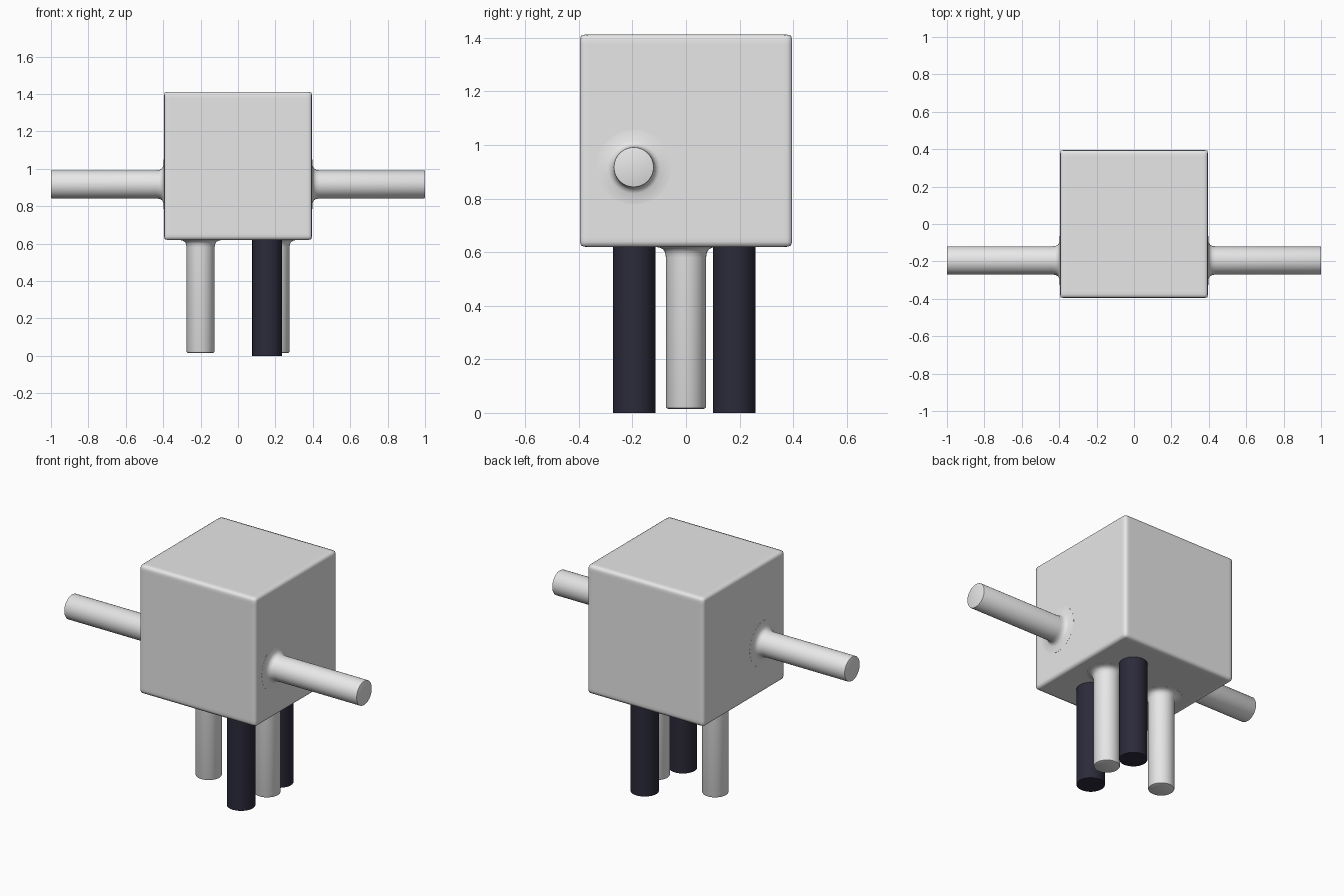
import bpy, bmesh, math
from mathutils import Vector, Matrix

if "Cube" in bpy.data.objects:
    bpy.data.objects.remove(bpy.data.objects["Cube"])


def material(name, rgb):
    m = bpy.data.materials.new(name)
    m.diffuse_color = (*rgb, 1)
    m.use_nodes = True
    m.node_tree.nodes["Principled BSDF"].inputs["Base Color"].default_value = m.diffuse_color
    return m


GREY = material("light grey", (0.8, 0.8, 0.8))
DARK = material("dark navy", (0.024, 0.023, 0.042))
HALF = 0.396             # half the body's width
BOTTOM, TOP = 0.62, 1.412


def finish(bm, name, mat, angle=40):
    bmesh.ops.recalc_face_normals(bm, faces=bm.faces)
    me = bpy.data.meshes.new(name)
    bm.to_mesh(me)
    bm.free()
    me.materials.append(mat)
    ob = bpy.data.objects.new(name, me)
    bpy.context.collection.objects.link(ob)
    bpy.ops.object.select_all(action='DESELECT')
    ob.select_set(True)
    bpy.context.view_layer.objects.active = ob
    bpy.ops.object.shade_smooth_by_angle(angle=math.radians(angle))
    return ob


def lathe(name, mat, profile, root, direction, sides=32):
    """Turned rod: profile is (radius, distance from root) along direction."""
    bm = bmesh.new()
    rings = []
    for r, d in profile:
        rings.append([bm.verts.new((r * math.cos(a), r * math.sin(a), d))
                      for a in (2 * math.pi * i / sides for i in range(sides))])
    for low, high in zip(rings, rings[1:]):
        for i in range(sides):
            j = (i + 1) % sides
            bm.faces.new((low[i], low[j], high[j], high[i]))
    bm.faces.new(rings[0])
    bm.faces.new(rings[-1])
    rot = Vector((0, 0, 1)).rotation_difference(Vector(direction)).to_matrix().to_4x4()
    bm.transform(Matrix.Translation(root) @ rot)
    return finish(bm, name, mat)


def limb_profile(length, flare, rounding):
    """Soft flare where the limb meets the body, slim rounding at the tip."""
    return [(flare, -0.004), (flare, 0.0005), (0.098, 0.003), (0.085, 0.010),
            (0.078, 0.022), (0.075, 0.04), (0.075, length - rounding),
            (0.075 - 0.3 * rounding, length - 0.3 * rounding),
            (0.075 - rounding, length)]


# Body: cube with tight, soft edges
bm = bmesh.new()
bmesh.ops.create_cube(bm, size=1)
bm.transform(Matrix.Translation((0, 0, (TOP + BOTTOM) / 2))
             @ Matrix.Diagonal((2 * HALF, 2 * HALF, TOP - BOTTOM, 1)))
body = finish(bm, "body", GREY, 180)
bev = body.modifiers.new("soft edges", 'BEVEL')
bev.width = 0.035
bev.segments = 4
bev.profile = 0.78
bev.harden_normals = True

for side, word in ((-1, "left"), (1, "right")):
    # Arms, towards the front of each side
    lathe(word + "_arm", GREY, limb_profile(1 - HALF, 0.14, 0.004),
          (side * HALF, -0.195, 0.917), (side, 0, 0))
    # Grey legs
    lathe(word + "_leg", GREY, limb_profile(BOTTOM - 0.015, 0.115, 0.009),
          (side * 0.2, 0, BOTTOM), (0, 0, -1))

# Dark plain legs, front and back, both on the right
for word, y in (("front", -0.193), ("back", 0.18)):
    lathe(word + "_dark_leg", DARK, [(0.08, -0.02), (0.08, BOTTOM)],
          (0.156, y, BOTTOM), (0, 0, -1))
